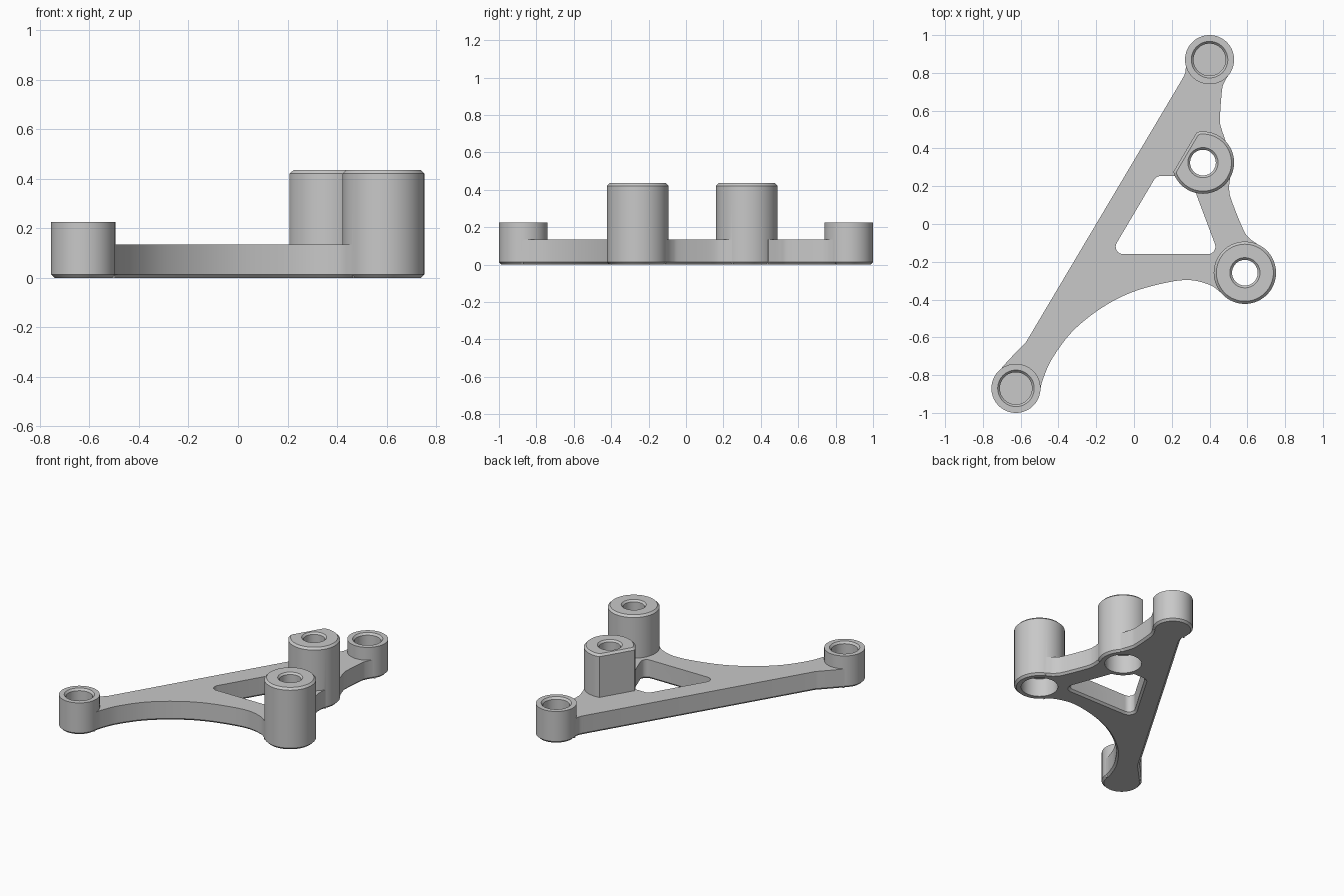
import bpy, bmesh
from math import pi, atan2, cos, sin
from mathutils import Vector

cube = bpy.data.objects.get("Cube")
if cube:
    bpy.data.objects.remove(cube, do_unlink=True)

PLATE, CUP, POST, CH = 0.135, 0.225, 0.435, 0.014
BACK_CUP, FRONT_CUP = (0.40, 0.87), (-0.625, -0.87)
FLAT_POST, ROUND_POST = (0.365, 0.325), (0.587, -0.258)

grey = bpy.data.materials.new("plain_grey")
grey.use_nodes = True
grey.diffuse_color = (0.58, 0.58, 0.58, 1)
grey.node_tree.nodes["Principled BSDF"].inputs["Base Color"].default_value = (0.58, 0.58, 0.58, 1)


def rounded(centres, r, seg=64):
    """Convex outline at distance r around the centres; one centre gives a circle."""
    pts = [Vector(c) for c in centres]
    n = len(pts)
    if n == 1:
        return [pts[0] + r * Vector((cos(2 * pi * i / seg), sin(2 * pi * i / seg))) for i in range(seg)]
    out = []
    for i, p in enumerate(pts):
        a, b = p - pts[i - 1], pts[(i + 1) % n] - p
        start = atan2(-a.x, a.y)
        turn = (atan2(-b.x, b.y) - start) % (2 * pi)
        out += [p + r * Vector((cos(start + turn * k / 8), sin(start + turn * k / 8))) for k in range(9)]
    return out


def flattened(c, r, dist, normal):
    """Circle with one side cut flat."""
    out = []
    for p in rounded([c], r):
        over = (p - Vector(c)).dot(normal) - dist
        out.append(p - normal * max(over, 0))
    return out


def spline(points, steps=6):
    """Smooth curve through the points."""
    p = [Vector(q) for q in points]
    p = [2 * p[0] - p[1]] + p + [2 * p[-1] - p[-2]]
    out = []
    for a, b, c, d in zip(p, p[1:], p[2:], p[3:]):
        for k in range(steps):
            t = k / steps
            out.append(0.5 * (2 * b + (c - a) * t + (2 * a - 5 * b + 4 * c - d) * t ** 2
                              + (3 * b - a - 3 * c + d) * t ** 3))
    return out + [p[-2]]


def inset(poly, d):
    """Move an outline inwards by d; sharp corners, hidden in the bosses, stay put."""
    out = []
    for i, p in enumerate(poly):
        a = (p - poly[i - 1]).normalized()
        b = (poly[(i + 1) % len(poly)] - p).normalized()
        m = Vector((-a.y - b.y, a.x + b.x)).normalized()
        out.append(p + m * d if a.dot(b) > 0.8 else p)
    return out


def loft(name, layers):
    """Solid through stacked counter-clockwise outlines, given as (outline, height) going up."""
    bm = bmesh.new()
    rings = [[bm.verts.new((p.x, p.y, z)) for p in poly] for poly, z in layers]
    n = len(rings[0])
    for low, high in zip(rings, rings[1:]):
        for i in range(n):
            j = (i + 1) % n
            bm.faces.new((low[i], low[j], high[j], high[i]))
    bm.faces.new(rings[0][::-1])
    bm.faces.new(rings[-1])
    mesh = bpy.data.meshes.new(name)
    bm.to_mesh(mesh)
    bm.free()
    mesh.materials.append(grey)
    ob = bpy.data.objects.new(name, mesh)
    bpy.context.collection.objects.link(ob)
    return ob


def turned(name, c, profile):
    return loft(name, [(rounded([c], r), z) for r, z in profile])


def combine(body, other, operation):
    mod = body.modifiers.new(operation, "BOOLEAN")
    mod.operation, mod.object, mod.solver = operation, other, "EXACT"
    bpy.context.view_layer.objects.active = body
    bpy.ops.object.modifier_apply(modifier=mod.name)
    bpy.data.objects.remove(other, do_unlink=True)


# Web plate: smooth fillets running between the four bosses
left_edge = spline([(-0.70, -0.76), (-0.635, -0.69), (-0.571, -0.624)])
back_fillet = spline([(0.255, 0.766), (0.271, 0.80), (0.275, 0.84)])
back_edge = spline([(0.508, 0.80), (0.478, 0.75), (0.465, 0.70), (0.455, 0.555), (0.463, 0.505), (0.485, 0.44)])
right_edge = spline([(0.51, 0.25), (0.504, 0.196), (0.514, 0.132), (0.577, -0.026), (0.61, -0.075), (0.66, -0.111)])
front_edge = spline([(0.462, -0.365), (0.402, -0.323), (0.296, -0.297), (0.164, -0.312), (-0.02, -0.365),
                     (-0.18, -0.45), (-0.328, -0.571), (-0.434, -0.714), (-0.481, -0.82), (-0.497, -0.88)])
outline = (left_edge + back_fillet + [Vector(BACK_CUP)] + back_edge + [Vector(FLAT_POST)] + right_edge
           + [Vector(ROUND_POST)] + front_edge + [Vector(FRONT_CUP)])[::-1]
body = loft("bracket_body", [(inset(outline, CH), 0), (outline, CH), (outline, PLATE)])

# Window through the web
corners = [(-0.057, -0.12), (0.391, -0.12), (0.266, 0.214), (0.141, 0.214)]
combine(body, loft("window_cutter", [(rounded(corners, r), z) for r, z in
                                     ((0.04 + 2 * CH, -CH), (0.04, CH), (0.04, 0.3))]), "DIFFERENCE")

# Low cups and tall posts
for c in (BACK_CUP, FRONT_CUP):
    combine(body, turned("cup", c, [(0.13 - CH, 0), (0.13, CH), (0.13, CUP)]), "UNION")
post = [(CH, 0), (0, CH), (0, POST - CH), (CH, POST)]
combine(body, turned("round_post", ROUND_POST, [(0.165 - d, z) for d, z in post]), "UNION")
side = Vector((-0.861, 0.509)).normalized()
combine(body, loft("flat_post", [(flattened(FLAT_POST, 0.165 - d, 0.11 - d, side), z) for d, z in post]), "UNION")

# Blind pockets in the cups, stepped bores through the posts
for c in (BACK_CUP, FRONT_CUP):
    combine(body, turned("pocket_cutter", c, [(0.085, 0.07), (0.085, CUP - CH), (0.105, CUP + 0.01)]), "DIFFERENCE")
for c in (FLAT_POST, ROUND_POST):
    combine(body, turned("bore_cutter", c, [(0.12, -0.01), (0.12, 0.13), (0.068, 0.13),
                                            (0.068, POST - 0.012), (0.09, POST + 0.01)]), "DIFFERENCE")

bpy.ops.object.select_all(action="DESELECT")
body.select_set(True)
bpy.context.view_layer.objects.active = body
bpy.ops.object.shade_smooth_by_angle(angle=pi / 6)
